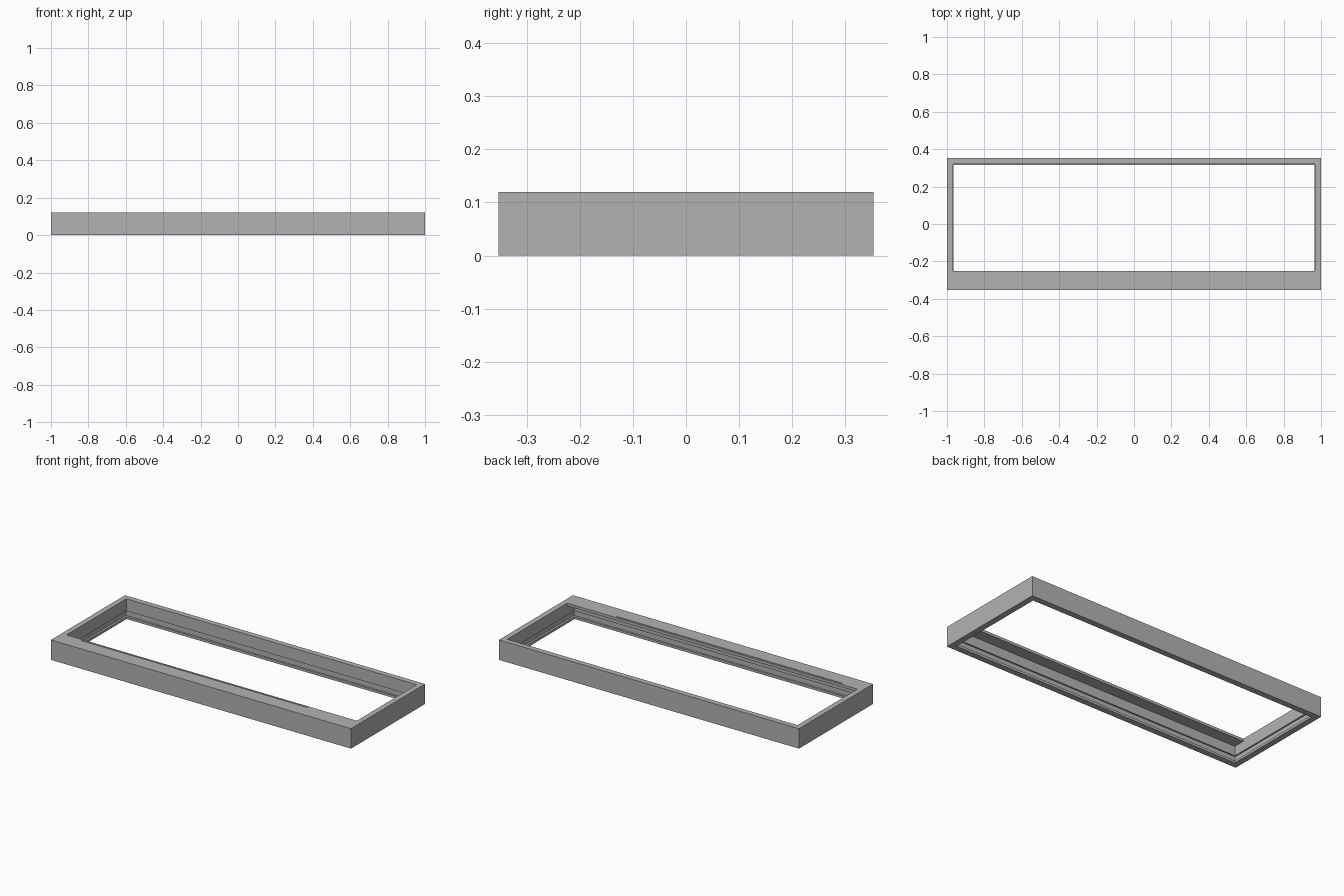
import bpy
import bmesh

if "Cube" in bpy.data.objects:
    bpy.data.objects.remove(bpy.data.objects["Cube"], do_unlink=True)

HALF_X, HALF_Y, HEIGHT = 1.0, 0.3525, 0.12
WALL = 0.033          # wall thickness at the rim
LIP = 0.036           # bottom lip reaches slightly further in
CHANNEL = 0.024       # wall left behind the panel channel
SHELF_EDGE = -0.25    # inner edge of the wide front shelf

grey = bpy.data.materials.new("plain_grey")
grey.use_nodes = True
grey.diffuse_color = (0.45, 0.45, 0.45, 1)
grey.node_tree.nodes["Principled BSDF"].inputs["Base Color"].default_value = grey.diffuse_color


def add_object(name, bm):
    bmesh.ops.recalc_face_normals(bm, faces=bm.faces)
    mesh = bpy.data.meshes.new(name)
    bm.to_mesh(mesh)
    bm.free()
    mesh.materials.append(grey)
    obj = bpy.data.objects.new(name, mesh)
    bpy.context.collection.objects.link(obj)
    return obj


def add_box(name, low, high):
    bm = bmesh.new()
    bmesh.ops.create_cube(bm, size=1)
    for v in bm.verts:
        v.co = [lo if c < 0 else hi for c, lo, hi in zip(v.co, low, high)]
    return add_object(name, bm)


def sweep_frame(name, profile):
    """Sweep an (inset, height) profile around the rectangle with mitred corners."""
    bm = bmesh.new()
    rings = []
    for sx, sy in ((-1, -1), (1, -1), (1, 1), (-1, 1)):
        rings.append([bm.verts.new((sx * (HALF_X - d), sy * (HALF_Y - d), z)) for d, z in profile])
    n = len(profile)
    for i, ring in enumerate(rings):
        after = rings[(i + 1) % 4]
        for j in range(n):
            k = (j + 1) % n
            bm.faces.new((ring[j], after[j], after[k], ring[k]))
    return add_object(name, bm)


# Outer frame: plain outside, panel channel and bottom lip inside
sweep_frame("frame", [
    (0, 0), (LIP, 0), (LIP, 0.014), (CHANNEL, 0.014),
    (CHANNEL, 0.047), (WALL, 0.047), (WALL, HEIGHT), (0, HEIGHT),
])

# Wide shelf along the front, flush with the rim
shelf = add_box("front_shelf",
                (-HALF_X + WALL, -HALF_Y + WALL, 0.104),
                (HALF_X - WALL, SHELF_EDGE, HEIGHT))

# Narrow groove in the shelf top
cutter = add_box("groove_cutter", (-0.86, -0.265, 0.115), (0.65, -0.261, 0.13))
cutter.hide_render = True
cutter.hide_viewport = True
groove = shelf.modifiers.new("groove", "BOOLEAN")
groove.operation = "DIFFERENCE"
groove.object = cutter
groove.solver = "EXACT"
